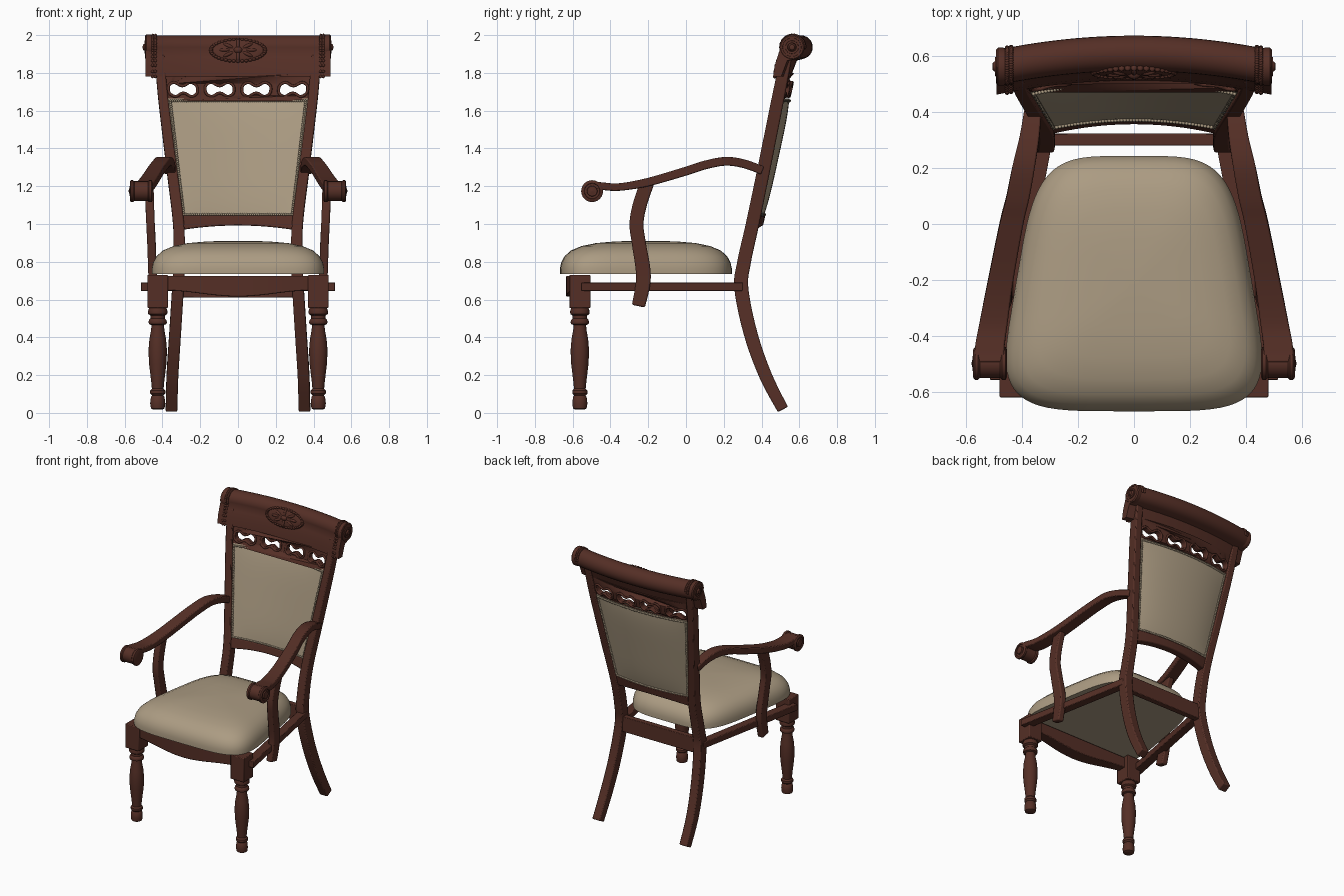
import bpy, bmesh, math
from mathutils import Vector, Matrix

if "Cube" in bpy.data.objects:
    bpy.data.objects.remove(bpy.data.objects["Cube"])


def material(name, rgb):
    m = bpy.data.materials.new(name)
    m.diffuse_color = (*rgb, 1)
    m.use_nodes = True
    m.node_tree.nodes["Principled BSDF"].inputs["Base Color"].default_value = m.diffuse_color
    return m


WOOD = material("dark mahogany", (0.09, 0.028, 0.019))
CLOTH = material("beige fabric", (0.41, 0.33, 0.225))


def finish(name, bm, mat, bevel=0, angle=40):
    bmesh.ops.recalc_face_normals(bm, faces=bm.faces)
    me = bpy.data.meshes.new(name)
    bm.to_mesh(me)
    bm.free()
    me.shade_smooth()
    me.set_sharp_from_angle(angle=math.radians(angle))
    me.materials.append(mat)
    ob = bpy.data.objects.new(name, me)
    bpy.context.collection.objects.link(ob)
    if bevel:
        b = ob.modifiers.new("bevel", 'BEVEL')
        b.width, b.segments, b.limit_method = bevel, 2, 'ANGLE'
        b.angle_limit = math.radians(40)
    return ob


def loft(name, rings, mat, bevel=0, angle=40):
    """Skin a list of equal-sized point rings and cap both ends."""
    bm = bmesh.new()
    rows = [[bm.verts.new(p) for p in r] for r in rings]
    n = len(rows[0])
    for a, b in zip(rows, rows[1:]):
        for i in range(n):
            bm.faces.new((a[i], a[(i + 1) % n], b[(i + 1) % n], b[i]))
    bm.faces.new(rows[0])
    bm.faces.new(rows[-1])
    return finish(name, bm, mat, bevel, angle)


def smooth_path(pts, k=6):
    """Catmull-Rom through tuples of any length."""
    p = [pts[0]] + list(pts) + [pts[-1]]
    out = []
    for i in range(1, len(p) - 2):
        for s in range(k):
            t = s / k
            out.append([0.5 * (2 * b + (c - a) * t + (2 * a - 5 * b + 4 * c - d) * t * t
                               + (3 * b - a - 3 * c + d) * t ** 3)
                        for a, b, c, d in zip(*p[i - 1:i + 3])])
    return out + [list(pts[-1])]


def sweep(name, pts, side, bevel, k=6):
    """Rectangular bar along (x, y, z, x-width, thickness) points."""
    path = smooth_path([(p[0] * side, *p[1:]) for p in pts], k)
    rings = []
    for i, p in enumerate(path):
        t = Vector(path[min(i + 1, len(path) - 1)][:3]) - Vector(path[max(i - 1, 0)][:3])
        t.x = 0
        n = t.normalized().cross(Vector((1, 0, 0))) * p[4] / 2
        x, c = Vector((p[3] / 2, 0, 0)), Vector(p[:3])
        rings.append([c + x + n, c - x + n, c - x - n, c + x - n])
    return loft(name, rings, WOOD, bevel)


def lathe(name, prof, loc, axis='z', n=24):
    rings = []
    for r, h in prof:
        ring = []
        for i in range(n):
            a = 2 * math.pi * i / n
            c, s = r * math.cos(a), r * math.sin(a)
            ring.append(Vector(loc) + Vector((c, s, h) if axis == 'z' else (h, c, s)))
        rings.append(ring)
    return loft(name, rings, WOOD)


def beads(name, pts, r, mat):
    bm = bmesh.new()
    for p in pts:
        bmesh.ops.create_icosphere(bm, subdivisions=1, radius=r, matrix=Matrix.Translation(p))
    return finish(name, bm, mat, angle=180)


def spread(a, b, n):
    return [a + (b - a) * i / n for i in range(n + 1)]


# Curved plane of the back rest
def back_pt(u, z, d=0):
    k = (z - 1.05) / 0.61
    return Vector((u * (0.297 + 0.075 * k), 0.29 + 0.2 * (z - 0.68)
                   + (0.03 + 0.012 * k) * (1 - u * u) + d, z))


# Seat cushion: rounded trapezoid with a domed top
rings = []
for s, z in [(1, .735), (1.0, .765), (.985, .797), (.945, .83), (.87, .86), (.75, .883),
             (.58, .899), (.35, .908), (.05, .911)]:
    ring = []
    for i in range(72):
        a = 2 * math.pi * i / 72
        c, q = math.cos(a), math.sin(a)
        y = 0.455 * math.copysign(abs(q) ** .45, q)
        hw = 0.385 - 0.17 * (y - 0.2125)
        ring.append((s * hw * math.copysign(abs(c) ** .45, c), -0.2125 + s * y, z))
    rings.append(ring)
loft("seat_cushion", rings, CLOTH)

# Back pad, with a slight swell on both faces, and its cord trim
bm = bmesh.new()
N = 16
for sgn in (-1, 1):
    g = [[bm.verts.new(back_pt(u, z, sgn * (.018 + .012 * (1 - u ** 4) * (1 - (2 * j / N - 1) ** 4))))
          for u in spread(-1, 1, N)] for j, z in enumerate(spread(1.035, 1.665, N))]
    for j in range(N):
        for i in range(N):
            bm.faces.new((g[j][i], g[j][i + 1], g[j + 1][i + 1], g[j + 1][i]))
finish("back_pad", bm, CLOTH)
for label, d in (("front", -.024), ("rear", .024)):
    pts = [back_pt(s * .965, z, d) for s in (-1, 1) for z in spread(1.05, 1.652, 56)]
    pts += [back_pt(u, z, d) for z, n in ((1.05, 52), (1.652, 66)) for u in spread(-.965, .965, n)]
    beads(label + "_cord_trim", pts, .0075, CLOTH)

# Lower back rail
rings = []
for u in spread(-1.02, 1.02, 20):
    zb = .97 + .022 * (1 - u * u)
    rings.append([back_pt(u, zb, -.027), back_pt(u, 1.045, -.027),
                  back_pt(u, 1.045, .027), back_pt(u, zb, .027)])
loft("lower_back_rail", rings, WOOD, .006)


# Fretwork band: flat plate with dumbbell holes, bent to the back curve
def dumbbell(cx, grow=0.0):
    out = []
    for i in range(40):
        a = 2 * math.pi * i / 40
        c, s = math.cos(a), math.sin(a)
        h = .012 + .026 * math.sin(min(1, abs(c) * 1.5) * math.pi / 2) ** 2
        out.append((cx + (.072 + grow) * c, 1.712 + (h + grow) * math.copysign(abs(s) ** .7, s)))
    return out


cu = bpy.data.curves.new("fret", 'CURVE')
cu.dimensions, cu.fill_mode, cu.extrude = '2D', 'BOTH', .015
outer = [(x, 1.65) for x in spread(-.385, .385, 32)] + [(x, 1.80) for x in spread(.385, -.385, 32)]
holes = [dumbbell(x) for x in (-.297, -.099, .099, .297)]
for loop in [outer] + holes:
    sp = cu.splines.new('POLY')
    sp.points.add(len(loop) - 1)
    for p, (x, z) in zip(sp.points, loop):
        p.co = (x, z, 0, 1)
    sp.use_cyclic_u = True
tmp = bpy.data.objects.new("fret_tmp", cu)
bpy.context.collection.objects.link(tmp)
bpy.context.view_layer.update()
bm = bmesh.new()
bm.from_mesh(tmp.evaluated_get(bpy.context.evaluated_depsgraph_get()).to_mesh())
bpy.data.objects.remove(tmp)
bmesh.ops.remove_doubles(bm, verts=bm.verts, dist=1e-5)
for v in bm.verts:
    v.co = back_pt(v.co.x / .385, v.co.y, v.co.z) * 1
finish("fretwork_band", bm, WOOD)
# Raised rims around the fretwork holes
for cx in (-.297, -.099, .099, .297):
    for d in (-.016, .016):
        cu = bpy.data.curves.new("fret_rim", 'CURVE')
        cu.dimensions, cu.bevel_depth, cu.bevel_resolution = '3D', .008, 1
        sp = cu.splines.new('POLY')
        sp.points.add(39)
        for p, (x, z) in zip(sp.points, dumbbell(cx, .006)):
            p.co = (*back_pt(x / .385, z, d), 1)
        sp.use_cyclic_u = True
        cu.materials.append(WOOD)
        bpy.context.collection.objects.link(bpy.data.objects.new("fret_rim", cu))


# Crest rail: leaning panel rolled over at the top, bowed backwards
def bow(x):
    return .047 * (1 - (x / .47) ** 2)


crest = [(.508, 1.78), (.465, 1.78), (.474, 1.84), (.488, 1.885)]
crest += [(.561 + .063 * math.cos(math.radians(a)), 1.936 + .063 * math.sin(math.radians(a)))
          for a in range(195, -80, -15)]
crest += [(.54, 1.865)]
loft("crest_rail", [[(x, y + bow(x), z) for y, z in crest] for x in spread(-.49, .49, 28)], WOOD)
trim = smooth_path(crest[1:18], 2)
for s in (-1, 1):
    for x in (.438, .452):
        beads("crest_braid", [(s * x, y + bow(x), z) for y, z in trim], .0095, WOOD)
    prof = [(.064, .455), (.067, .465), (.067, .485), (.06, .492), (.05, .492), (.047, .486),
            (.036, .486), (.034, .496), (.024, .496), (.022, .49), (.014, .503), (.003, .505)]
    lathe("crest_scroll_cap", [(r, s * h) for r, h in prof], (0, .561, 1.936), 'x')

# Carved oval medallion
bm = bmesh.new()
tilt = Matrix.Translation((0, .548, 1.917)) @ Matrix.Rotation(-.27, 4, 'X')


def blob(x, z, sx, sz, sy, rot=0.0):
    m = tilt @ Matrix.Translation((x, -.008, z)) @ Matrix.Rotation(-rot, 4, 'Y') @ Matrix.Diagonal((sx, sy, sz, 1))
    bmesh.ops.create_uvsphere(bm, u_segments=16, v_segments=8, radius=1, matrix=m)


blob(0, 0, .145, .062, .012)
blob(0, 0, .026, .02, .026)
for i in range(8):
    a = math.pi * i / 4
    x, z = .07 * math.cos(a), .032 * math.sin(a)
    blob(x, z, .034, .011, .018, math.atan2(z, x))
for i in range(40):
    a = math.pi * i / 20
    blob(.143 * math.cos(a), .06 * math.sin(a), .011, .008, .012)
finish("crest_medallion", bm, WOOD, angle=180)

# Front seat rail with bowed face and scalloped lower edge
rings = []
for u in spread(-1, 1, 28):
    zb = .648 - .016 * (1 + math.cos(math.pi * u))
    yf = -.6 - .035 * (1 - u * u)
    rings.append([(.39 * u, yf, zb), (.39 * u, yf, .725), (.39 * u, -.54, .725), (.39 * u, -.54, zb)])
loft("front_seat_rail", rings, WOOD, .005)
# Back seat rail
loft("back_seat_rail", [[(x, .28, .61), (x, .28, .72), (x, .322, .72), (x, .322, .61)]
                        for x in (-.31, .31)], WOOD, .004)

leg = [(.026, .018), (.036, .024), (.04, .05), (.036, .085), (.03, .092), (.04, .102), (.04, .118),
       (.031, .128), (.035, .17), (.046, .26), (.049, .33), (.044, .39), (.035, .44), (.033, .465),
       (.046, .47), (.049, .48), (.046, .492), (.038, .5), (.038, .515), (.05, .523), (.052, .537),
       (.047, .552), (.04, .57)]
arm_cap = [(.05, -.06), (.058, -.056), (.058, -.042), (.052, -.036), (.052, .036), (.058, .042),
           (.058, .054), (.05, .06), (.042, .06), (.04, .054), (.028, .054), (.026, .062),
           (.016, .062), (.003, .066)]
for s in (-1, 1):
    # Turned front leg with square block
    lathe("front_leg", leg, (s * .425, -.562, 0))
    bm = bmesh.new()
    bmesh.ops.create_cube(bm, size=1, matrix=Matrix.Translation((s * .425, -.562, .643))
                          @ Matrix.Diagonal((.108, .112, .176, 1)))
    finish("front_leg_block", bm, WOOD, .005)
    # Back leg running up into the stile
    sweep("back_leg_and_stile", [
        (.352, .513, .018, .062, .06), (.347, .42, .2, .062, .068), (.333, .342, .42, .062, .072),
        (.318, .293, .66, .062, .074), (.312, .308, .8, .06, .072), (.315, .352, 1.0, .058, .07),
        (.352, .414, 1.3, .055, .068), (.397, .488, 1.67, .052, .066), (.415, .532, 1.89, .052, .06)],
        s, .007)
    # Side seat rail
    sweep("side_seat_rail", [(.482, -.555, .668, .065, .046), (.32, .3, .668, .06, .046)], s, .004, 2)
    # Curved arm support
    sweep("arm_support", [
        (.448, -.252, .565, .045, .07), (.452, -.225, .72, .045, .078), (.458, -.25, .9, .045, .074),
        (.463, -.262, 1.0, .045, .074), (.467, -.245, 1.1, .045, .074), (.47, -.205, 1.22, .045, .074)],
        s, .008)
    # Arm rest
    sweep("arm_rest", [
        (.36, .405, 1.283, .06, .044), (.372, .31, 1.318, .07, .046), (.392, .21, 1.332, .08, .046),
        (.413, .1, 1.312, .082, .046), (.437, 0, 1.28, .084, .046), (.475, -.2, 1.222, .09, .044),
        (.5, -.35, 1.196, .1, .04), (.514, -.44, 1.2, .105, .04), (.515, -.495, 1.208, .105, .04)],
        s, .014)
    # Scrolled arm end
    lathe("arm_scroll", [(r, s * h) for r, h in arm_cap], (s * .513, -.497, 1.174), 'x')
